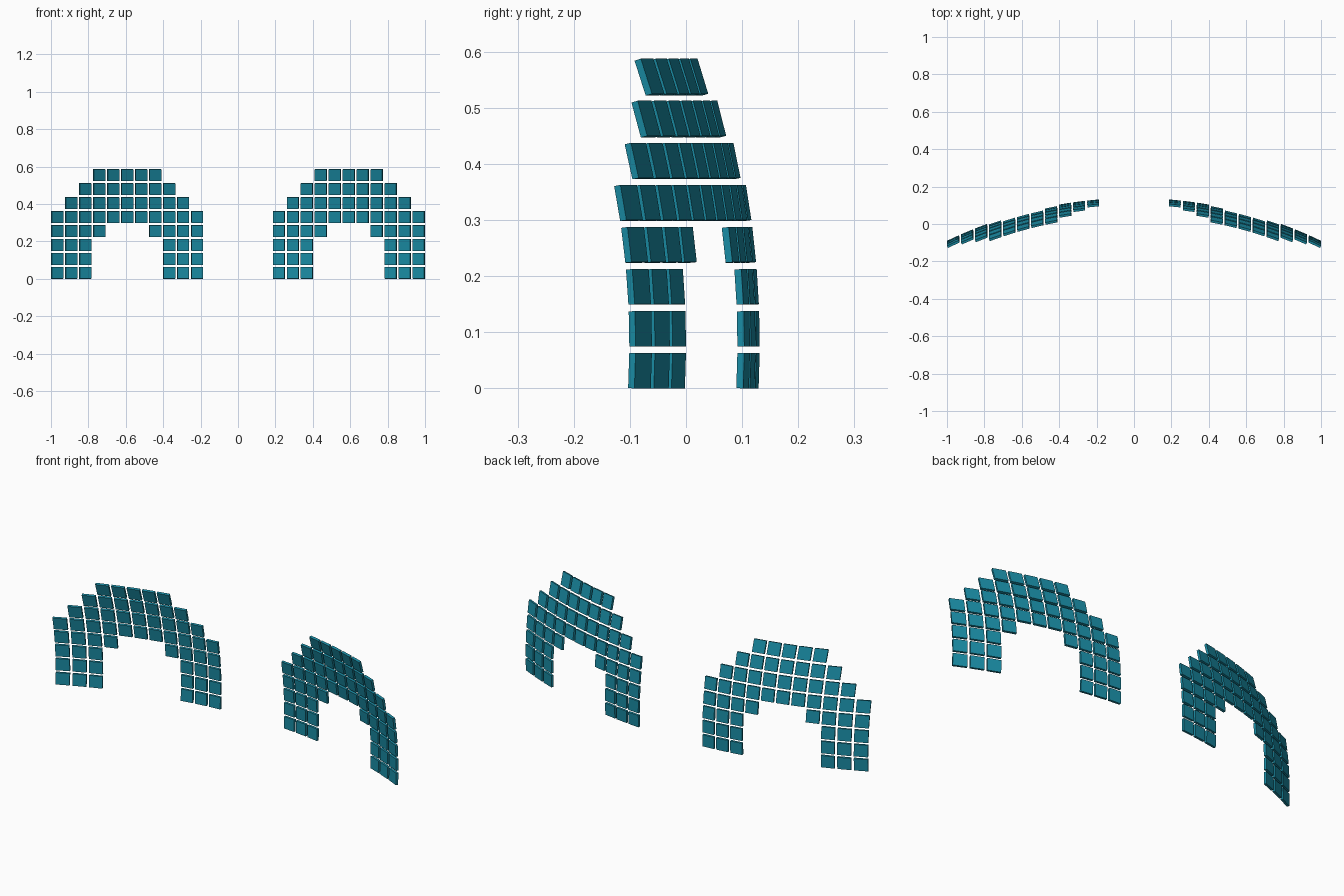
import bpy, bmesh, math
from mathutils import Vector

if "Cube" in bpy.data.objects:
    bpy.data.objects.remove(bpy.data.objects["Cube"])

PITCH, SIZE, THICK = 0.075, 0.0627, 0.0125   # tile grid and tile thickness
R, ZC, KZ, Y0 = 2.3, 0.08, 1.4, 0.139        # shallow curved shell the tiles lie on

# Column ranges per row, bottom to top (column 0 is the outermost)
ROWS = [[(0, 2), (8, 10)]] * 3 + [[(0, 3), (7, 10)], [(0, 10)],
                                  [(1, 9)], [(2, 8)], [(3, 7)]]


def shell(x, z):
    """Back-surface point on the shell, and the matching front point."""
    dz = z - ZC
    root = math.sqrt(R * R - x * x - KZ * dz * dz)
    back = Vector((x, Y0 - R + root, z))
    normal = Vector((x, root, KZ * dz)).normalized()
    return back, back - normal * THICK


def add_tile(bm, x, z, side):
    corners = [(x, z), (x - SIZE, z), (x - SIZE, z + SIZE), (x, z + SIZE)]
    back, front = [], []
    for cx, cz in corners:
        b, f = shell(side * cx, cz)
        back.append(bm.verts.new(b))
        front.append(bm.verts.new(f))
    bm.faces.new(back)
    bm.faces.new(front[::-1])
    for i in range(4):
        j = (i + 1) % 4
        bm.faces.new((back[j], back[i], front[i], front[j]))


def tiled_arch(name, side, mat):
    bm = bmesh.new()
    for r, spans in enumerate(ROWS):
        for a, b in spans:
            for c in range(a, b + 1):
                add_tile(bm, 1.0 - c * PITCH, r * PITCH, side)
    bmesh.ops.recalc_face_normals(bm, faces=bm.faces)
    mesh = bpy.data.meshes.new(name)
    bm.to_mesh(mesh)
    bm.free()
    mesh.materials.append(mat)
    bpy.context.collection.objects.link(bpy.data.objects.new(name, mesh))


teal = bpy.data.materials.new("teal")
teal.diffuse_color = (0.01, 0.26, 0.37, 1)
teal.use_nodes = True
teal.node_tree.nodes["Principled BSDF"].inputs["Base Color"].default_value = teal.diffuse_color

# Two mirrored pixel arches
tiled_arch("right_tiled_arch", 1, teal)
tiled_arch("left_tiled_arch", -1, teal)
